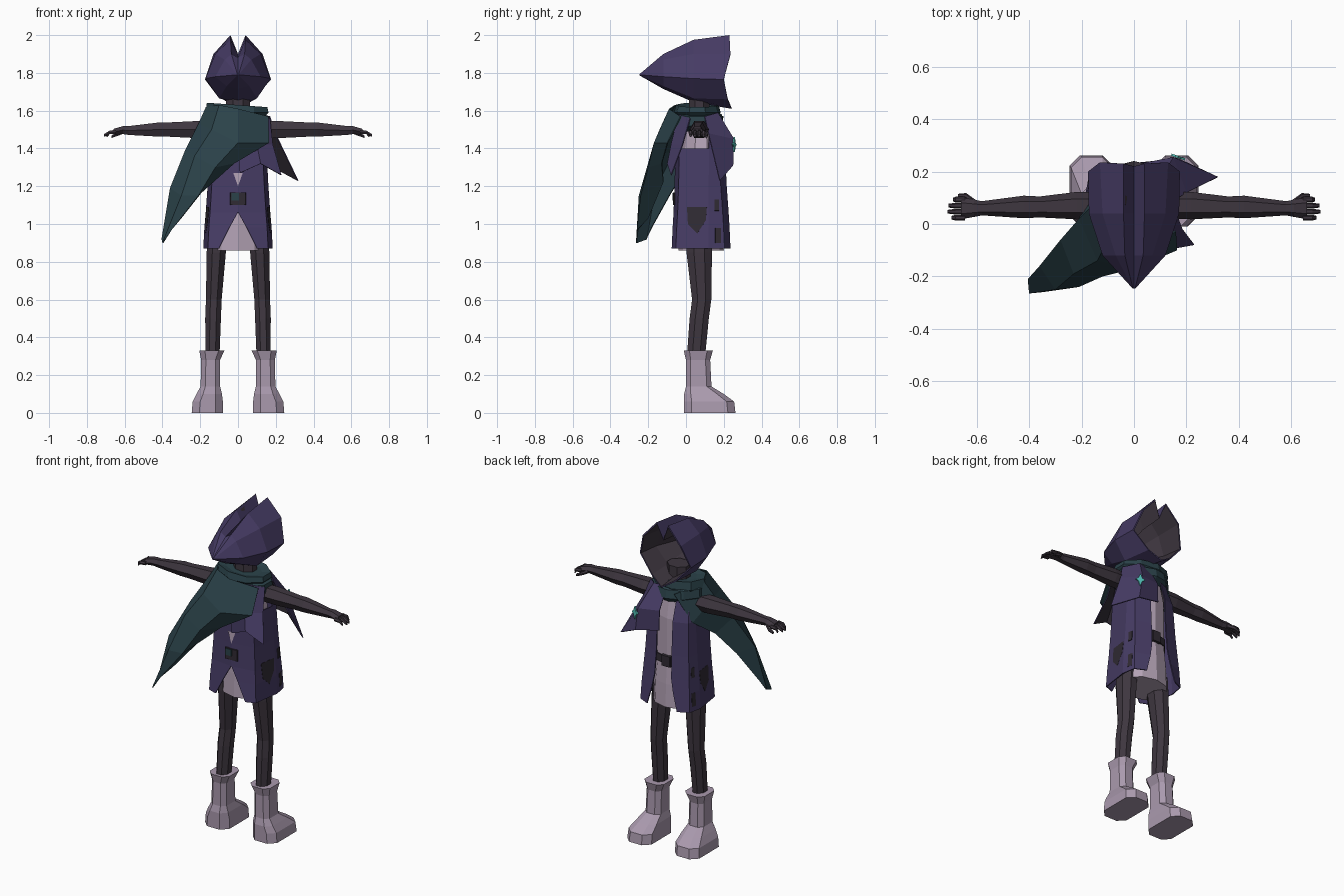
import bpy, bmesh, math
from mathutils import Vector
from mathutils.bvhtree import BVHTree

old = bpy.data.objects.get("Cube")
if old:
    bpy.data.objects.remove(old, do_unlink=True)


def material(name, *rgb):
    mat = bpy.data.materials.new(name)
    mat.use_nodes = True
    mat.diffuse_color = (*rgb, 1)
    mat.node_tree.nodes["Principled BSDF"].inputs["Base Color"].default_value = (*rgb, 1)
    return mat


PURPLE = material("purple cloth", .062, .045, .13)
TEAL = material("dark teal cloth", .024, .055, .068)
SKIN = material("dark skin", .048, .037, .05)
LILAC = material("pale lilac leather", .4, .32, .42)
SHIRT = material("pale lilac cloth", .45, .36, .46)
PATCH = material("dark patch", .03, .024, .034)
CYAN = material("bright cyan", .09, .55, .5)


def build(name, points, faces, *mats, recalc=True):
    mesh = bpy.data.meshes.new(name)
    mesh.from_pydata([tuple(p) for p in points], [], faces)
    for mat in mats:
        mesh.materials.append(mat)
    if recalc:
        bm = bmesh.new()
        bm.from_mesh(mesh)
        bmesh.ops.recalc_face_normals(bm, faces=bm.faces)
        bm.to_mesh(mesh)
        bm.free()
    obj = bpy.data.objects.new(name, mesh)
    bpy.context.collection.objects.link(obj)
    return obj


def loft(name, rings, *mats):
    """Closed skin through rings of equal size, capped at both ends."""
    n = len(rings[0])
    points = [p for ring in rings for p in ring]
    faces = [(r * n + i, r * n + (i + 1) % n, (r + 1) * n + (i + 1) % n, (r + 1) * n + i)
             for r in range(len(rings) - 1) for i in range(n)]
    faces += [tuple(range(n)), tuple(range(len(points) - n, len(points)))]
    return build(name, points, faces, *mats)


def sheet(name, rows, outer, inner, thickness=.006, skip=()):
    """Thin cloth through a grid of points, with its own lining colour."""
    n = len(rows[0])
    faces = [(r * n + i, r * n + i + 1, (r + 1) * n + i + 1, (r + 1) * n + i)
             for r in range(len(rows) - 1) for i in range(n - 1) if (r, i) not in skip]
    obj = build(name, [p for row in rows for p in row], faces, outer, inner, recalc=False)
    solid = obj.modifiers.new("cloth thickness", "SOLIDIFY")
    solid.thickness = thickness
    solid.offset = -1
    solid.material_offset = 1
    return obj


def oval(x, y, z, rx, ry, n=8, tilt=0):
    ring = []
    for i in range(n):
        a = math.tau * (i + .5) / n
        ring.append((x + rx * math.cos(a), y + ry * math.sin(a), z + tilt * math.cos(a)))
    return ring


def tube_x(side, x, y, z, ry, rz, n=6):
    return [(side * x, y + q, z + p) for p, q, _ in oval(0, 0, 0, rz, ry, n)]


def chamfered(side, z, x0, x1, y0, y1, c):
    half = [(x0 + c, y0), (x1 - c, y0), (x1, y0 + c), (x1, y1 - c),
            (x1 - c, y1), (x0 + c, y1), (x0, y1 - c), (x0, y0 + c)]
    return [(side * x, y, z) for x, y in half]


def mirror_ring(half):
    """Half ring from top centre to bottom centre, completed on the other side."""
    return half + [(-x, y, z) for x, y, z in half[-2:0:-1]]


# Hood: pointed at one end, two peaks and a wide opening at the other
tip = mirror_ring([(x, -.245, z) for x, z in
                   [(0, 1.792), (.004, 1.794), (.005, 1.792), (.006, 1.79), (.004, 1.787), (0, 1.786)]])
rear = mirror_ring([(x, -.12, z) for x, z in
                    [(0, 1.88), (.035, 1.9), (.07, 1.87), (.12, 1.78), (.06, 1.73), (0, 1.715)]])
middle = mirror_ring([(x, .04, z) for x, z in
                      [(0, 1.9), (.04, 1.975), (.12, 1.9), (.172, 1.77), (.1, 1.665), (0, 1.645)]])
rim = mirror_ring([(0, .22, 1.9), (.04, .23, 2), (.13, .235, 1.9),
                   (.175, .2, 1.765), (.08, .22, 1.66), (0, .24, 1.61)])


def inset(scale, y):
    return [(x * scale, y, 1.78 + (z - 1.78) * scale) for x, _, z in rim]


lip = [(x * .95, y, 1.78 + (z - 1.78) * .95) for x, y, z in rim]
hood = loft("hood", [tip, rear, middle, rim, lip, inset(.85, .08), inset(.5, -.05)], PURPLE, SKIN)
n = len(rim)
for face in hood.data.polygons:
    if min(face.vertices) >= n * 4:
        face.material_index = 1

# Neck and shirt
loft("neck", [oval(0, .07, 1.5, .07, .06), oval(0, .07, 1.7, .07, .06)], SKIN)
loft("shirt", [oval(0, .08, z, rx, ry, 10) for z, rx, ry in
               [(.86, .15, .12), (1, .145, .115), (1.14, .13, .105), (1.4, .13, .105), (1.55, .1, .08)]], SHIRT)
loft("belt", [oval(0, .08, z, .138, .113, 10) for z in (1.12, 1.165)], PATCH)
loft("belt_buckle", [chamfered(1, z, -.03, .03, .18, .2, .004) for z in (1.11, 1.175)], PATCH)

# Coat: open in front, split at the hem behind
half_rows = []
for z, open_x, w, front, back, split in [
        (.87, .1, .178, .23, -.07, .1), (.98, .07, .172, .225, -.065, .045), (1.06, .055, .165, .22, -.06, .001),
        (1.2, .05, .155, .21, -.055, .001), (1.4, .05, .145, .2, -.05, .001), (1.57, .05, .12, .15, -.03, .001)]:
    half_rows.append([(open_x, front, z), (w * .92, front - .03, z), (w, .12, z),
                      (w * .87, back + .02, z), (split, back, z)])
whole_rows = [row + [(-x, y, z) for x, y, z in reversed(row)] for row in half_rows]
# hem split and arm holes are left uncovered
coat = sheet("coat", whole_rows, PURPLE, PURPLE, skip={(0, 4), (1, 4), (4, 2), (4, 6)})
coat_tree = BVHTree.FromPolygons([v.co for v in coat.data.vertices],
                                 [p.vertices for p in coat.data.polygons])


def side_patch(name, side, outline):
    points = []
    for y, z in outline:
        hit = coat_tree.ray_cast(Vector((side, y, z)), Vector((-side, 0, 0)))[0]
        points.append(hit + Vector((side * .007, 0, 0)))
    flat = build(name, points, [tuple(range(len(points)))], PATCH)
    flat.modifiers.new("patch thickness", "SOLIDIFY").thickness = .004


for side, label in ((1, "left"), (-1, "right")):
    side_patch(label + "_large_patch", side, [(.005, 1.09), (.11, 1.09), (.105, 1.02), (.06, .95), (.01, 1)])
    side_patch(label + "_hem_patch", side, [(.155, .98), (.185, .98), (.185, .9), (.155, .9)])
    side_patch(label + "_waist_patch", side, [(.15, 1.13), (.175, 1.13), (.175, 1.07), (.15, 1.07)])

# Clasp and light seam on the back of the coat
loft("back_clasp", [chamfered(1, z, -.042, .042, -.068, -.058, .002) for z in (1.1, 1.168)], PATCH)
loft("clasp_gem", [chamfered(1, z, -.035, .005, -.072, -.067, .001) for z in (1.125, 1.165)], TEAL)
build("back_seam_gap", [(-.025, -.062, 1.27), (.025, -.062, 1.27), (0, -.065, 1.2)], [(0, 1, 2)], SHIRT)

# Shoulder cape halves
sheet("front_cape", [
    [(.02, .16, 1.58), (.1, .17, 1.59), (.17, .1, 1.57)],
    [(.02, .23, 1.46), (.15, .255, 1.45), (.2, .12, 1.48)],
    [(.02, .235, 1.34), (.17, .25, 1.31), (.32, .18, 1.23)]], PURPLE, PATCH)
sheet("back_cape", [
    [(.17, .02, 1.56), (.1, -.04, 1.58), (0, -.04, 1.58)],
    [(.185, -.02, 1.42), (.1, -.08, 1.42), (0, -.08, 1.42)],
    [(.23, -.08, 1.26), (.12, -.1, 1.32), (.01, -.075, 1.27)]], PURPLE, PATCH)

# Star emblem on the cape
star = []
for i in range(8):
    a = math.tau * i / 8
    r = .015 if i % 2 else (.04 if i % 4 == 0 else .026)
    star.append((.17 + r * math.sin(a), .259 - .35 * r * math.sin(a), 1.42 + r * math.cos(a)))
emblem = build("cape_star", star, [tuple(range(8))], CYAN)
emblem.modifiers.new("star thickness", "SOLIDIFY").thickness = .008

# Scarf: two wraps round the neck and a long trailing end
loft("scarf_lower_wrap", [oval(0, .06, z, rx, ry, 10, -.012) for z, rx, ry in
                          [(1.5, .13, .11), (1.53, .175, .14), (1.58, .17, .13), (1.6, .12, .09)]], TEAL)
loft("scarf_upper_wrap", [oval(0, .06, z, rx, ry, 9, tilt) for z, rx, ry, tilt in
                          [(1.56, .15, .1, .01), (1.59, .172, .125, 0), (1.63, .165, .115, -.012),
                           (1.62, .11, .08, -.01)]], TEAL)
sheet("scarf_tail", [
    [(.16, -.03, 1.57), (0, -.09, 1.61), (-.1, -.06, 1.63), (-.17, .06, 1.62), (-.06, .2, 1.57)],
    [(.165, -.1, 1.43), (0, -.17, 1.43), (-.14, -.14, 1.5), (-.21, .02, 1.53), (-.15, .15, 1.4)],
    [(-.02, -.13, 1.32), (-.12, -.2, 1.3), (-.23, -.19, 1.36), (-.28, -.06, 1.39), (-.2, 0, 1.29)],
    [(-.15, -.12, 1.22), (-.21, -.24, 1.15), (-.3, -.25, 1.15), (-.36, -.16, 1.19), (-.29, -.08, 1.16)],
    [(-.3, -.2, 1.03), (-.35, -.26, .97), (-.4, -.265, .9), (-.405, -.21, .92), (-.37, -.18, .98)]],
    TEAL, TEAL)

# Limbs, hands and boots on both sides
for side, label in ((1, "left"), (-1, "right")):
    loft(label + "_leg", [oval(side * x, y, z, rx, ry) for x, y, z, rx, ry in
                          [(.105, .07, .95, .06, .075), (.115, .07, .85, .055, .073), (.128, .083, .6, .045, .055),
                           (.132, .07, .5, .045, .055), (.135, .053, .3, .04, .052)]], SKIN)
    loft(label + "_boot", [chamfered(side, *ring) for ring in
                           [(0, .08, .245, -.01, .262, .04), (.06, .08, .24, -.01, .255, .04),
                            (.1, .085, .22, -.01, .2, .035), (.14, .095, .198, 0, .135, .025),
                            (.28, .095, .195, 0, .128, .025), (.33, .072, .205, -.012, .142, .03)]], LILAC)
    loft(label + "_arm", [tube_x(side, *ring) for ring in
                          [(.1, .07, 1.5, .05, .05), (.22, .07, 1.5, .052, .052), (.36, .065, 1.5, .04, .044),
                           (.42, .065, 1.5, .043, .043), (.58, .06, 1.495, .027, .027),
                           (.61, .06, 1.497, .033, .024), (.66, .06, 1.488, .042, .018)]], SKIN)
    for i, reach in enumerate((.695, .71, .708, .69)):
        y = .024 + i * .023
        loft(f"{label}_finger_{i + 1}", [tube_x(side, .645, y, 1.488, .011, .012),
                                         tube_x(side, .68, y, 1.485, .011, .011),
                                         tube_x(side, reach, y, 1.468, .007, .008)], SKIN)
    loft(label + "_thumb", [tube_x(side, .605, .08, 1.49, .013, .013),
                            tube_x(side, .64, .107, 1.475, .011, .011),
                            tube_x(side, .67, .108, 1.462, .007, .008)], SKIN)
